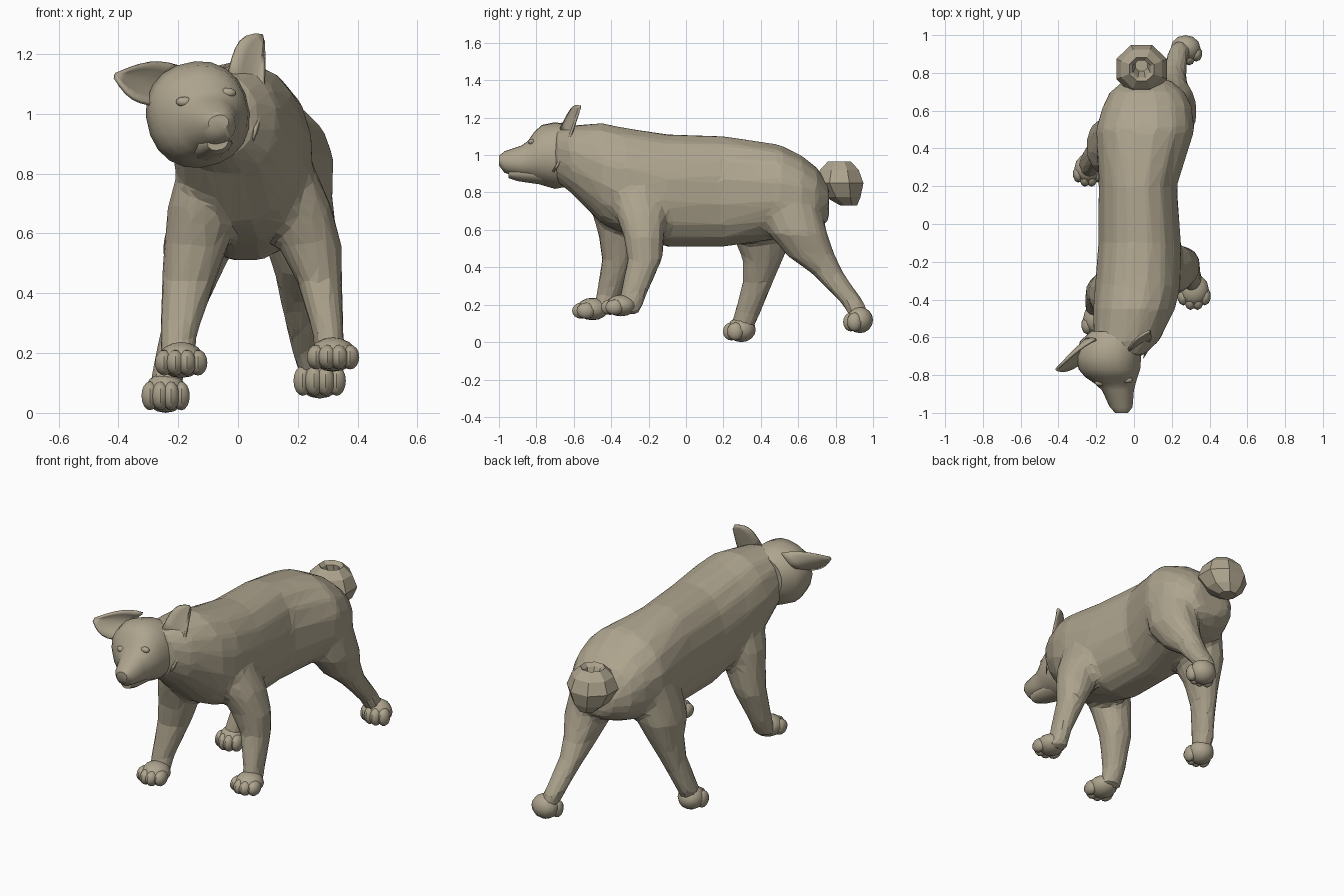
import bpy, bmesh
from math import sin, cos, pi, radians
from mathutils import Vector, Matrix

if "Cube" in bpy.data.objects:
    bpy.data.objects.remove(bpy.data.objects["Cube"])

fur = bpy.data.materials.new("fur")
fur.diffuse_color = (.42, .37, .27, 1)
fur.use_nodes = True
fur.node_tree.nodes["Principled BSDF"].inputs["Base Color"].default_value = fur.diffuse_color


def finish(name, bm, smooth=False):
    bmesh.ops.recalc_face_normals(bm, faces=bm.faces)
    me = bpy.data.meshes.new(name)
    bm.to_mesh(me)
    bm.free()
    me.materials.append(fur)
    ob = bpy.data.objects.new(name, me)
    bpy.context.collection.objects.link(ob)
    if smooth:
        bpy.ops.object.select_all(action='DESELECT')
        ob.select_set(True)
        bpy.context.view_layer.objects.active = ob
        bpy.ops.object.shade_smooth_by_angle(angle=radians(40))
    return ob


def power(v, n):
    return (1 if v >= 0 else -1) * abs(v) ** (2 / n)


def loft(name, rings, sides, upright, smooth=False, n=2.2, roll=0):
    """Rings are (x, y, z, r1, r2); they lie flat if upright, else face along y."""
    bm = bmesh.new()
    loops = []
    for x, y, z, r1, r2 in rings:
        loop = []
        for i in range(sides):
            a = 2 * pi * (i + .5) / sides
            u, v = r1 * power(cos(a), n), r2 * power(sin(a), n)
            u, v = u * cos(roll) - v * sin(roll), u * sin(roll) + v * cos(roll)
            loop.append(bm.verts.new((x + u, y + v, z) if upright else (x + u, y, z + v)))
        loops.append(loop)
    for p, q in zip(loops, loops[1:]):
        for i in range(sides):
            j = (i + 1) % sides
            bm.faces.new((p[i], p[j], q[j], q[i]))
    bm.faces.new(loops[0])
    bm.faces.new(loops[-1])
    return finish(name, bm, smooth)


def profile(rows):
    """(y, x centre, half width, top, bottom) to rings facing along y."""
    return [(x, y, (t + b) / 2, w, (t - b) / 2) for y, x, w, t, b in rows]


def blob(bm, c, r, u=12, v=8):
    m = Matrix.Translation(c) @ Matrix.Diagonal((*r, 1))
    bmesh.ops.create_uvsphere(bm, u_segments=u, v_segments=v, radius=1, matrix=m)


def paw(name, c, r):
    x, y, z = c
    bm = bmesh.new()
    blob(bm, (x, y + r[1] * .12, z), (r[0] * .88, r[1] * .88, r[2]))
    for k in (-1.5, -.5, .5, 1.5):
        back = .25 * r[1] * (abs(k) - .5)
        blob(bm, (x + k * r[0] * .42, y - r[1] * .48 + back, z - r[2] * .15),
             (r[0] * .36, r[1] * .52, r[2] * .72), 10, 8)
    finish(name, bm, True)


def ear(name, a, b, tip, bulge):
    a, b, tip, bulge = map(Vector, (a, b, tip, bulge))
    bm = bmesh.new()
    rows, cols = 6, 6
    grid = []
    for i in range(rows + 1):
        t = i / rows * .96
        row = []
        for j in range(cols + 1):
            s = j / cols
            p = a.lerp(b, s).lerp(tip, t)
            p += (b - a) * (s - .5) * .4 * sin(pi * t) + bulge * sin(pi * s) * (1 - t)
            row.append(bm.verts.new(p))
        grid.append(row)
    for i in range(rows):
        for j in range(cols):
            bm.faces.new((grid[i][j], grid[i][j + 1], grid[i + 1][j + 1], grid[i + 1][j]))
    ob = finish(name, bm, True)
    mod = ob.modifiers.new("thickness", 'SOLIDIFY')
    mod.thickness = .014
    mod.offset = 0


# Torso and neck
body = loft("body", profile([
    (-.70, -.09, .14, 1.14, .86), (-.62, -.04, .175, 1.16, .80),
    (-.45, 0, .22, 1.175, .63), (-.33, .02, .23, 1.15, .575),
    (-.1, .03, .222, 1.115, .505), (.2, .02, .21, 1.105, .505),
    (.5, .06, .265, 1.06, .55), (.62, .07, .24, 1.0, .57),
    (.70, .07, .20, .935, .60), (.765, .07, .12, .84, .65)]), 16, False)

# Legs, each from shoulder or hip down to the ankle
front_left = loft("front_leg_left", [
    (.11, -.28, .93, .10, .13), (.195, -.24, .69, .12, .14),
    (.24, -.225, .56, .11, .11), (.273, -.22, .44, .077, .095),
    (.303, -.28, .26, .053, .073), (.31, -.31, .15, .055, .06)], 12, True)
front_right = loft("front_leg_right", [
    (-.07, -.39, .93, .10, .13), (-.12, -.37, .69, .118, .135),
    (-.14, -.36, .56, .11, .107), (-.165, -.36, .44, .092, .09),
    (-.2, -.415, .25, .062, .067), (-.20, -.455, .15, .06, .055)], 12, True)
hind_left = loft("hind_leg_left", [
    (.16, .51, .90, .14, .16), (.21, .60, .58, .125, .16),
    (.21, .67, .46, .088, .13), (.21, .765, .36, .067, .085),
    (.235, .90, .20, .055, .063), (.26, .93, .12, .055, .05)], 12, True)
hind_right = loft("hind_leg_right", [
    (-.05, .46, .90, .13, .16), (-.13, .41, .56, .125, .158),
    (-.155, .41, .44, .09, .11), (-.185, .385, .32, .065, .083),
    (-.235, .32, .13, .055, .07), (-.24, .30, .06, .05, .055)], 12, True)

# Merge torso and legs into one faceted skin
bpy.ops.object.select_all(action='DESELECT')
for ob in (body, front_left, front_right, hind_left, hind_right):
    ob.select_set(True)
bpy.context.view_layer.objects.active = body
bpy.ops.object.join()
mod = body.modifiers.new("skin", 'REMESH')
mod.mode, mod.voxel_size = 'VOXEL', .018
mod = body.modifiers.new("blend", 'SMOOTH')
mod.factor, mod.iterations = .5, 8
mod = body.modifiers.new("facets", 'DECIMATE')
mod.ratio = .06

# Paws
paw("front_paw_left", (.318, -.36, .195), (.09, .095, .057))
paw("front_paw_right", (-.19, -.512, .177), (.09, .097, .06))
paw("hind_paw_left", (.273, .92, .118), (.09, .08, .07))
paw("hind_paw_right", (-.242, .285, .067), (.083, .088, .067))

# Curled tail, open in the middle
loft("tail", [(.04, .82 + dy, z, r, r * .96) for dy, z, r in (
    (.05, .73, .05), (.02, .775, .105), (0, .85, .145), (0, .92, .117),
    (0, .965, .07), (0, .945, .05), (.02, .87, .035))], 8, True, n=2)

# Head, tilted a little to one side
tilt = radians(13)
loft("head", profile([
    (-.57, -.10, .13, 1.13, .88), (-.62, -.12, .165, 1.16, .835),
    (-.70, -.135, .172, 1.175, .82), (-.77, -.13, .162, 1.16, .84),
    (-.81, -.12, .138, 1.125, .855), (-.845, -.10, .108, 1.075, .87),
    (-.88, -.085, .084, 1.05, .88), (-.97, -.068, .06, 1.02, .905),
    (-1.0, -.065, .034, .995, .945)]), 20, False, True, roll=tilt)
loft("lower_jaw", profile([
    (-.74, -.10, .085, .95, .84), (-.90, -.075, .055, .94, .862),
    (-.95, -.068, .035, .93, .878)]), 12, False, True, roll=tilt)

# Nose and eyes
bm = bmesh.new()
blob(bm, (-.067, -.975, .985), (.034, .024, .026))
finish("nose", bm, True)
bm = bmesh.new()
for x, y, z in ((-.18, -.84, 1.04), (-.035, -.825, 1.07)):
    blob(bm, (x, y, z), (.028, .018, .017))
finish("eyes", bm, True)

# Ears
ear("ear_right", (-.20, -.61, 1.16), (-.265, -.73, 1.03), (-.415, -.775, 1.13), (-.03, .05, .0))
ear("ear_left", (-.03, -.67, 1.14), (.05, -.71, .91), (.085, -.565, 1.265), (.04, .05, .02))
